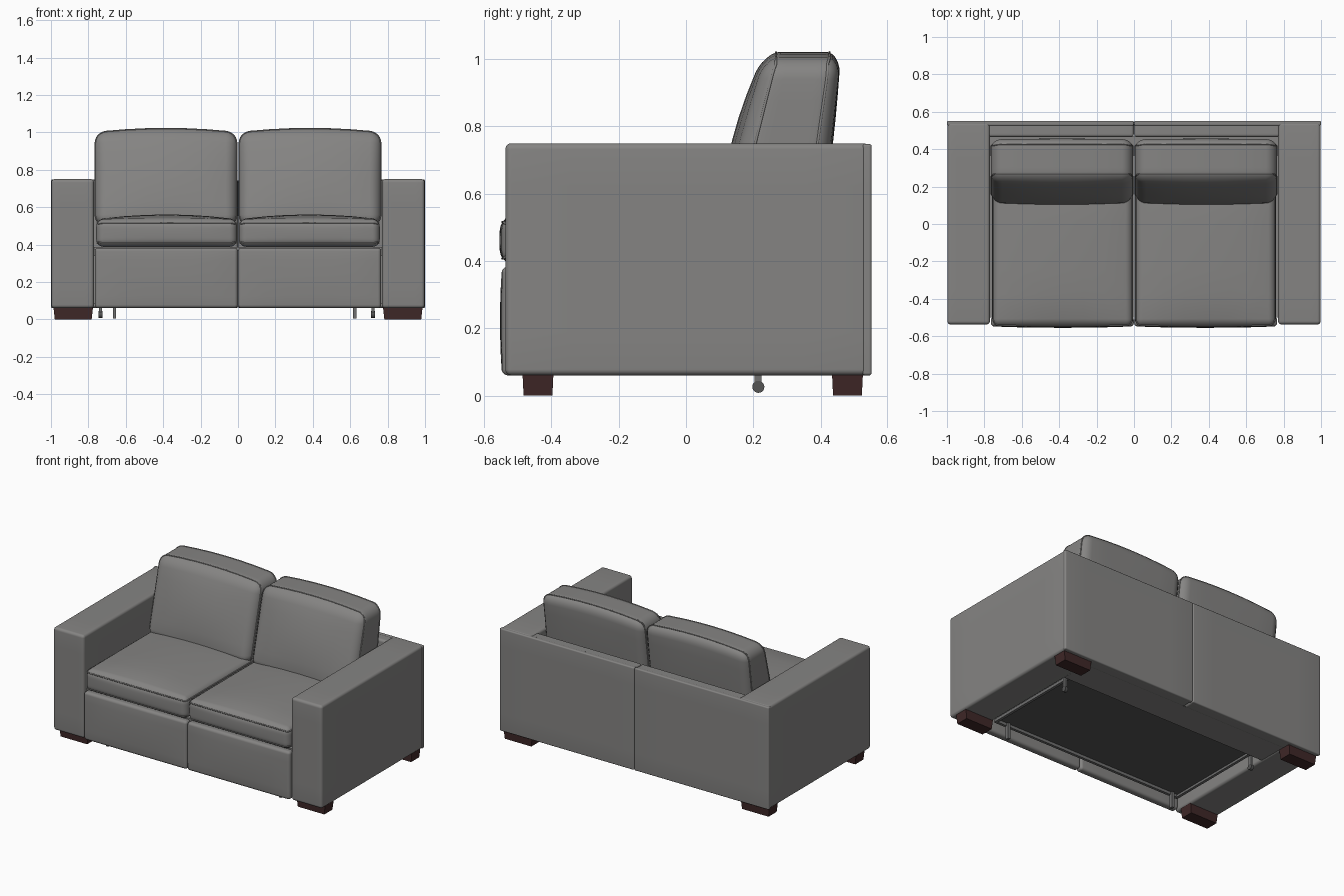
import bpy, bmesh, math
from mathutils import Vector

if "Cube" in bpy.data.objects:
    bpy.data.objects.remove(bpy.data.objects["Cube"])


def material(name, rgb):
    m = bpy.data.materials.new(name)
    m.diffuse_color = (*rgb, 1)
    m.use_nodes = True
    m.node_tree.nodes["Principled BSDF"].inputs["Base Color"].default_value = m.diffuse_color
    return m


GREY = material("grey_upholstery", (0.235, 0.231, 0.226))
WOOD = material("dark_brown_wood", (0.05, 0.021, 0.021))
DARK = material("dark_lining", (0.09, 0.09, 0.09))
METAL = material("grey_metal", (0.16, 0.16, 0.16))


def finish(name, bm, mat, mirror=False, smooth=True):
    bmesh.ops.recalc_face_normals(bm, faces=bm.faces[:])
    for f in bm.faces:
        f.smooth = smooth
    me = bpy.data.meshes.new(name)
    bm.to_mesh(me)
    bm.free()
    me.materials.append(mat)
    ob = bpy.data.objects.new(name, me)
    bpy.context.collection.objects.link(ob)
    if mirror:
        mod = ob.modifiers.new("mirror", 'MIRROR')
        mod.use_mirror_merge = False
    return ob


def tube(bm, pts, axis, r):
    """Closed piping through pts, lying around the given axis."""
    e = Vector([1.0 if k == axis else 0.0 for k in range(3)])
    rings, n = [], len(pts)
    for i, p in enumerate(pts):
        side = (pts[(i + 1) % n] - pts[i - 1]).normalized().cross(e).normalized()
        rings.append([bm.verts.new(p + r * (math.cos(a) * side + math.sin(a) * e))
                      for a in (k * math.pi / 3 for k in range(6))])
    for i in range(n):
        a, b = rings[i], rings[(i + 1) % n]
        for k in range(6):
            bm.faces.new((a[k], a[(k + 1) % 6], b[(k + 1) % 6], b[k]))


def soft_box(name, lo, hi, r, mat=GREY, deform=None, piping=(), mirror=True):
    """Rounded box; deform(p, u) reshapes it, piping lists (axis, grid index)."""
    lo, hi = Vector(lo), Vector(hi)
    c, h = (lo + hi) / 2, (hi - lo) / 2
    bm = bmesh.new()
    bmesh.ops.create_cube(bm, size=2)
    bmesh.ops.subdivide_edges(bm, edges=bm.edges[:], cuts=11, use_grid_fill=True)

    def place(i, half):
        j = i - 6
        if abs(j) <= 3:
            return j / 3 * (half - r)
        return math.copysign(half - r + r * math.tan((abs(j) - 3) * math.pi / 12), j)

    loops = {key: [] for key in piping}
    for v in bm.verts:
        idx = [round((x + 1) * 6) for x in v.co]
        p = Vector([place(i, half) for i, half in zip(idx, h)])
        inner = Vector([max(-(q - r), min(q - r, x)) for x, q in zip(p, h)])
        d = p - inner
        if d.length > 1e-6:
            p = inner + d.normalized() * r
        u = Vector([x / q for x, q in zip(p, h)])
        p = p + c
        v.co = deform(p, u) if deform else p
        for key in piping:
            if idx[key[0]] == key[1]:
                loops[key].append((u.copy(), v.co.copy()))
    for (axis, _), items in loops.items():
        a, b = [k for k in range(3) if k != axis]
        items.sort(key=lambda t: math.atan2(t[0][b], t[0][a]))
        tube(bm, [t[1] for t in items], axis, 0.004)
    return finish(name, bm, mat, mirror)


def box(name, lo, hi, mat, mirror=False, taper=1.0):
    lo, hi = Vector(lo), Vector(hi)
    c, s = (lo + hi) / 2, hi - lo
    bm = bmesh.new()
    bmesh.ops.create_cube(bm, size=1)
    for v in bm.verts:
        k = taper if v.co.z < 0 else 1
        v.co = Vector((c.x + v.co.x * s.x * k, c.y + v.co.y * s.y * k, c.z + v.co.z * s.z))
    return finish(name, bm, mat, mirror, smooth=False)


# arms, back and front panels
soft_box("arm", (0.77, -0.537, 0.06), (0.998, 0.545, 0.75), 0.018)
soft_box("back_outer_panel", (0.001, 0.525, 0.06), (1.0, 0.552, 0.748), 0.008)
soft_box("backrest_frame", (0.001, 0.465, 0.06), (0.78, 0.545, 0.746), 0.015)


def bulge_front(p, u):
    if u.y < 0:
        p.y -= 0.006 * (1 - u.x ** 4) * (1 - u.z ** 2)
    return p


soft_box("front_panel", (0.001, -0.547, 0.06), (0.765, -0.495, 0.383), 0.018,
         deform=bulge_front)


# seat cushions: domed top, gently bowed front
def seat_shape(p, u):
    w = (1 - u.x ** 2) * (1 - u.y ** 4)
    if u.z > 0:
        p.z += 0.026 * w * u.z
    if u.y < 0:
        p.y -= 0.008 * (1 - u.x ** 2) * (1 - u.z ** 2) * -u.y
    return p


soft_box("seat_cushion", (0.005, -0.547, 0.388), (0.758, 0.32, 0.535), 0.04,
         deform=seat_shape, piping=((2, 11), (2, 1)))


# back cushions: leaning wedge with crowned front
def back_shape(p, u):
    t = (p.z - 0.5) / 0.5
    w = (u.y + 1) / 2
    bow = (1 - u.x ** 2) * (1 - u.z ** 2)
    front = 0.10 + 0.135 * t - 0.03 * bow
    rear = 0.40 + 0.06 * t + 0.008 * bow
    p.y = front + (rear - front) * w
    p.z += 0.022 * (1 - u.x ** 2) * max(t, 0)
    return p


soft_box("back_cushion", (0.005, 0.10, 0.50), (0.765, 0.40, 1.0), 0.06,
         deform=back_shape, piping=((1, 2), (1, 10)))

# hidden seat deck and underside
box("seat_deck", (-0.775, -0.5, 0.34), (0.775, 0.47, 0.387), GREY)
box("rear_bottom", (-0.775, 0.27, 0.065), (0.775, 0.47, 0.085), GREY)
box("folded_bed_underside", (-0.70, -0.43, 0.11), (0.70, 0.26, 0.135), DARK)

# wooden feet
for label, y in (("front", -0.44), ("rear", 0.48)):
    box(label + "_foot", (0.775, y - 0.046, 0), (0.987, y + 0.046, 0.066), WOOD, True, 0.93)

# bed frame rails
for label, y in (("front", -0.445), ("rear", 0.262)):
    box(label + "_rail", (-0.715, y - 0.009, 0.095), (0.715, y + 0.009, 0.115), METAL)
box("side_rail", (0.70, -0.445, 0.095), (0.718, 0.262, 0.115), METAL, True)

# bed legs and casters
for side, leg_x, cast_x in (("left", -0.66, -0.735), ("right", 0.625, 0.722)):
    box(side + "_bed_leg", (leg_x - 0.009, -0.445, 0.004), (leg_x + 0.009, -0.42, 0.11), METAL)
    box(side + "_caster_stem", (cast_x - 0.007, 0.203, 0.03), (cast_x + 0.007, 0.225, 0.11), METAL)
    bm = bmesh.new()
    bmesh.ops.create_cone(bm, cap_ends=True, segments=20, radius1=0.018, radius2=0.018, depth=0.02)
    for v in bm.verts:
        v.co = Vector((cast_x + v.co.z, 0.215 + v.co.x, 0.026 + v.co.y))
    finish(side + "_caster_wheel", bm, DARK, smooth=False)
